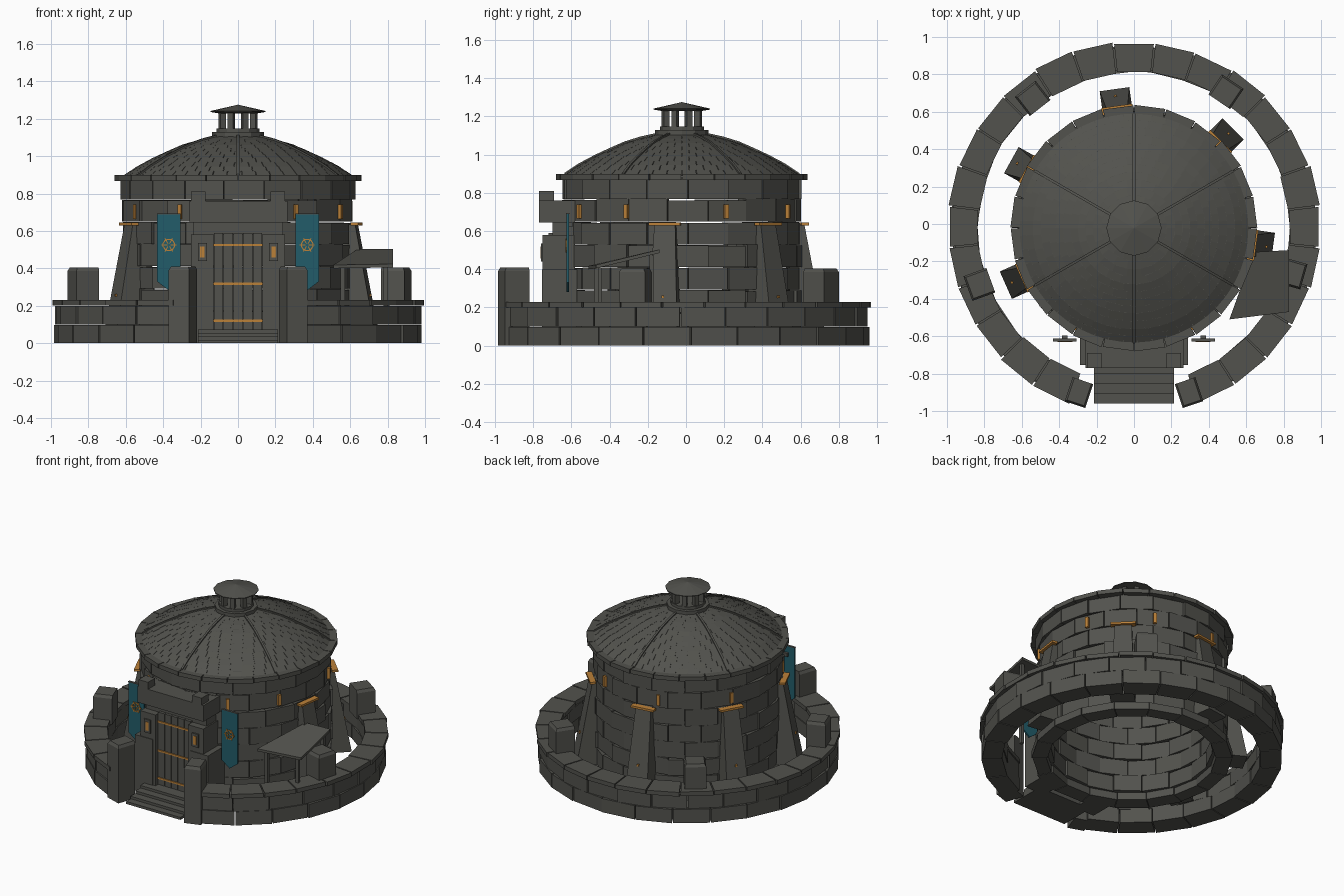
import bpy, bmesh, math, random
from mathutils import Vector

if "Cube" in bpy.data.objects:
    bpy.data.objects.remove(bpy.data.objects["Cube"])

random.seed(4)
rad = math.radians
BACK = -0.022  # the round parts sit slightly toward the front


def material(name, rgb):
    m = bpy.data.materials.new(name)
    m.diffuse_color = (*rgb, 1)
    m.use_nodes = True
    m.node_tree.nodes["Principled BSDF"].inputs["Base Color"].default_value = m.diffuse_color
    return m


STONE = material("dark stone", (0.085, 0.085, 0.075))
TEAL = material("teal cloth", (0.016, 0.107, 0.144))
BRONZE = material("orange bronze", (0.50, 0.22, 0.04))


def finish(name, bm, mat, dy=0.0):
    bmesh.ops.recalc_face_normals(bm, faces=bm.faces)
    bmesh.ops.translate(bm, vec=(0, dy, 0), verts=bm.verts)
    me = bpy.data.meshes.new(name)
    bm.to_mesh(me)
    bm.free()
    me.materials.append(mat)
    ob = bpy.data.objects.new(name, me)
    bpy.context.collection.objects.link(ob)
    return ob


def hexa(bm, pts):
    """Six-sided block: four lower corners, then four upper corners."""
    v = [bm.verts.new(p) for p in pts]
    for f in ((0, 3, 2, 1), (4, 5, 6, 7), (0, 1, 5, 4), (1, 2, 6, 5), (2, 3, 7, 6), (3, 0, 4, 7)):
        bm.faces.new([v[i] for i in f])


def polar(r, a, z):
    return (r * math.cos(rad(a)), r * math.sin(rad(a)), z)


def arc(bm, a0, a1, low, high):
    """Block on a circle; low and high are (inner r, outer r, z)."""
    pts = []
    for ri, ro, z in (low, high):
        pts += [polar(ri, a0, z), polar(ro, a0, z), polar(ro, a1, z), polar(ri, a1, z)]
    hexa(bm, pts)


def course(bm, n, start, span, ri, ro, z0, z1, gap=0.4, jit=0.006, zjit=0.0):
    step = span / n
    for i in range(n):
        j = random.uniform(-jit, jit)
        top = z1 + random.uniform(-zjit, zjit)
        a = start + i * step
        arc(bm, a + gap / 2, a + step - gap / 2, (ri - j, ro + j, z0), (ri - j, ro + j, top))


def box(bm, x0, x1, y0, y1, z0, z1):
    hexa(bm, [(x, y, z) for z in (z0, z1) for x, y in ((x0, y0), (x1, y0), (x1, y1), (x0, y1))])


def radial_box(bm, a, r0, r1, half, z0, z1, r1_top=None, half_top=None):
    """Block facing outward at angle a, optionally tapering upward."""
    u = Vector((math.cos(rad(a)), math.sin(rad(a)), 0))
    t = Vector((-u.y, u.x, 0))
    pts = []
    for ro, h, z in ((r1, half, z0), (r1_top or r1, half_top or half, z1)):
        pts += [u * r + t * s + Vector((0, 0, z)) for r, s in ((r0, -h), (ro, -h), (ro, h), (r0, h))]
    hexa(bm, pts)


def lathe(name, profile, n, mat):
    bm = bmesh.new()
    rings = [[bm.verts.new(polar(r, 360 * i / n, z)) for i in range(n)] for r, z in profile]
    for a, b in zip(rings, rings[1:]):
        for i in range(n):
            bm.faces.new((a[i], a[(i + 1) % n], b[(i + 1) % n], b[i]))
    bmesh.ops.remove_doubles(bm, verts=bm.verts, dist=1e-5)
    return finish(name, bm, mat, BACK)


# outer ring wall, open at the front
bm = bmesh.new()
course(bm, 22, -70, 320, 0.84, 0.98, 0, 0.098)
course(bm, 23, -70, 320, 0.84, 0.975, 0.1, 0.199)
finish("ring_wall", bm, STONE, BACK)
bm = bmesh.new()
course(bm, 25, -70, 320, 0.835, 0.995, 0.2, 0.23, 0.5)
finish("ring_coping", bm, STONE, BACK)

# posts standing on the ring and at the gate
bm = bmesh.new()
for a in (-16, 56, 128, 200):
    radial_box(bm, a, 0.815, 0.945, 0.07, 0.2, 0.385)
    radial_box(bm, a, 0.815, 0.945, 0.07, 0.385, 0.405, 0.935, 0.06)
for a in (-71.5, -108.5):
    radial_box(bm, a, 0.86, 0.995, 0.058, 0, 0.39)
    radial_box(bm, a, 0.86, 0.995, 0.058, 0.39, 0.41, 0.985, 0.048)
finish("ring_posts", bm, STONE, BACK)

# entrance steps
bm = bmesh.new()
for i, y in enumerate((-0.96, -0.91, -0.855, -0.80)):
    box(bm, -0.215, 0.215, y, -0.70, 0.018 * i, 0.018 * (i + 1))
finish("steps", bm, STONE)

# tower wall in staggered courses with open joints
bm = bmesh.new()
course(bm, 18, 0, 360, 0.55, 0.65, 0, 0.052, 0.3)
for k in range(7):
    z = 0.055 + 0.119 * k
    course(bm, 18, 10 * (k % 2) + 3, 360, 0.53, 0.622, z, z + 0.114, 0.35, 0.009, 0.004)
finish("tower_wall", bm, STONE, BACK)

# eave ring
bm = bmesh.new()
course(bm, 24, 0, 360, 0.56, 0.658, 0.868, 0.898, 0.5, 0.004)
finish("eave", bm, STONE, BACK)

# domed roof shell, shingles and ribs
prof = [(0.615, 0.895), (0.54, 0.945), (0.455, 0.99), (0.38, 1.025), (0.30, 1.06), (0.22, 1.085), (0.13, 1.105)]
lathe("roof_shell", [(r, z - 0.006) for r, z in prof], 48, STONE)
bm = bmesh.new()
for (r0, z0), (r1, z1) in zip(prof, prof[1:]):
    for h in range(2):
        f0, f1 = h / 2, (h + 1) / 2
        ra, za = r0 + (r1 - r0) * f0, z0 + (z1 - z0) * f0
        rb, zb = r0 + (r1 - r0) * f1, z0 + (z1 - z0) * f1
        n = max(18, int(ra * 80))
        for i in range(n):
            s = 360 / n
            a = (i + 0.5 * h) * s
            arc(bm, a + 0.15, a + s - 0.15, (ra - 0.012, ra + 0.001, za), (rb - 0.004, rb + 0.001, zb))
finish("roof_shingles", bm, STONE, BACK)
bm = bmesh.new()
for a in range(30, 390, 60):
    u, t = Vector(polar(1, a, 0)), Vector(polar(0.007, a + 90, 0))
    for (r0, z0), (r1, z1) in zip(prof, prof[1:]):
        pts = []
        for d in (-0.01, 0.009):
            A, B = u * r0 + Vector((0, 0, z0 + d)), u * r1 + Vector((0, 0, z1 + d))
            pts += [A - t, B - t, B + t, A + t]
        hexa(bm, pts)
finish("roof_ribs", bm, STONE, BACK)

# open cupola
lathe("cupola_base", [(0, 1.09), (0.14, 1.09), (0.14, 1.128), (0.115, 1.128), (0.115, 1.148), (0, 1.148)], 12, STONE)
bm = bmesh.new()
for i in range(8):
    radial_box(bm, 45 * i + 22.5, 0.075, 0.108, 0.015, 1.14, 1.235)
finish("cupola_posts", bm, STONE, BACK)
lathe("cupola_cap", [(0, 1.228), (0.10, 1.228), (0.148, 1.236), (0.148, 1.241), (0, 1.275)], 12, STONE)

# leaning buttresses with bronze caps and studs
bm, cap = bmesh.new(), bmesh.new()
for a in (-8, 45, 98, 151, 204):
    radial_box(bm, a, 0.56, 0.75, 0.08, 0.05, 0.635, 0.64, 0.055)
    radial_box(cap, a, 0.62, 0.66, 0.083, 0.63, 0.645)
    radial_box(cap, a, 0.69, 0.72, 0.007, 0.25, 0.264)
finish("buttresses", bm, STONE, BACK)

# bronze plates high on the wall
for a in (-120, -60, -28, 22, 64, 107, 152, 208):
    radial_box(cap, a, 0.6, 0.629, 0.011, 0.665, 0.74)
finish("bronze_caps_and_plates", cap, BRONZE, BACK)

# gatehouse
bm = bmesh.new()
for s in (-1, 1):
    box(bm, min(s * 0.15, s * 0.29), max(s * 0.15, s * 0.29), -0.755, -0.57, 0, 0.40)
    box(bm, min(s * 0.13, s * 0.25), max(s * 0.13, s * 0.25), -0.75, -0.58, 0, 0.58)
    box(bm, min(s * 0.175, s * 0.25), max(s * 0.175, s * 0.25), -0.77, -0.69, 0.755, 0.81)
box(bm, -0.24, 0.24, -0.70, -0.57, 0.58, 0.645)
box(bm, -0.26, 0.265, -0.77, -0.58, 0.645, 0.76)
finish("gatehouse", bm, STONE)

# plank door with bronze straps
bm, strap = bmesh.new(), bmesh.new()
for i in range(5):
    x = -0.13 + 0.052 * i
    box(bm, x + 0.001, x + 0.051, -0.72, -0.66, 0.07, 0.59)
for z in (0.12, 0.317, 0.525):
    box(strap, -0.13, 0.13, -0.727, -0.718, z - 0.006, z + 0.006)
finish("door", bm, STONE)
finish("door_straps", strap, BRONZE)

# lamps on the gate pillars
bm, glow = bmesh.new(), bmesh.new()
for x in (-0.19, 0.19):
    box(bm, x - 0.025, x + 0.025, -0.76, -0.74, 0.44, 0.535)
    box(glow, x - 0.012, x + 0.012, -0.762, -0.758, 0.457, 0.518)
finish("lamp_frames", bm, STONE)
finish("lamp_plates", glow, BRONZE)

# hanging banners with wheel ornaments and top rails
bm, orn, rod = bmesh.new(), bmesh.new(), bmesh.new()
for x in (-0.37, 0.37):
    outline = [(-0.063, 0.69), (-0.063, 0.33), (0, 0.282), (0.063, 0.33), (0.063, 0.69)]
    face = bm.faces.new([bm.verts.new((x + dx, -0.625, z)) for dx, z in outline])
    ext = bmesh.ops.extrude_face_region(bm, geom=[face])
    bmesh.ops.translate(bm, vec=(0, 0.012, 0), verts=[v for v in ext["geom"] if isinstance(v, bmesh.types.BMVert)])
    box(rod, x - 0.063, x + 0.063, -0.627, -0.611, 0.689, 0.694)
    box(rod, x - 0.015, x + 0.015, -0.614, -0.595, 0.62, 0.645)

    def bar(r0, r1, half0, half1, a):
        u, t = Vector((math.cos(a), 0, math.sin(a))), Vector((-math.sin(a), 0, math.cos(a)))
        c = Vector((x, 0, 0.525))
        hexa(orn, [c + u * r + t * h + Vector((0, y, 0)) for y in (-0.631, -0.624)
                   for r, h in ((r0, -half0), (r1, -half1), (r1, half1), (r0, half0))])
    for i in range(12):
        bar(0.027, 0.033, 0.007, 0.009, rad(30 * i))
        if i % 2 == 0:
            bar(0.008, 0.04, 0.002, 0.003, rad(30 * i))
finish("banners", bm, TEAL)
finish("banner_ornaments", orn, BRONZE)
finish("banner_rails", rod, STONE)

# sloping lean-to on the right, with posts
bm = bmesh.new()
quad = [(0.51, -0.51, 0.40), (0.83, -0.47, 0.405), (0.83, -0.14, 0.485), (0.64, -0.15, 0.485)]
hexa(bm, quad + [(x, y, z + 0.018) for x, y, z in quad])
finish("lean_to_roof", bm, STONE)
bm = bmesh.new()
for x, y, z in ((0.56, -0.47, 0.41), (0.79, -0.45, 0.41), (0.80, -0.18, 0.475)):
    box(bm, x - 0.011, x + 0.011, y - 0.011, y + 0.011, 0.1, z)
finish("lean_to_posts", bm, STONE)
